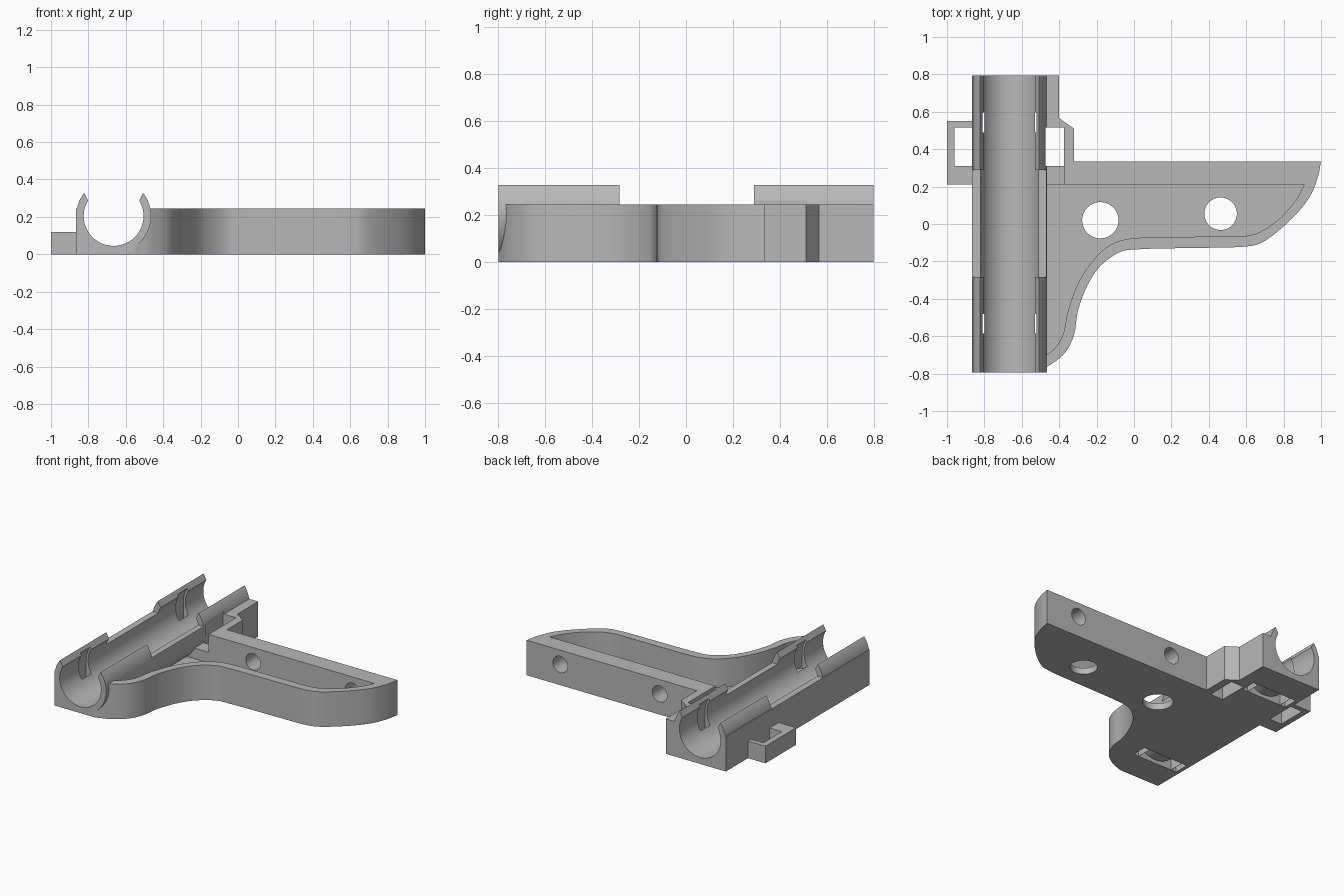
import bpy
import bmesh
from math import sin, cos, pi, radians
from mathutils import Vector

cube = bpy.data.objects.get("Cube")
if cube:
    bpy.data.objects.remove(cube, do_unlink=True)

AX, AZ = -0.665, 0.205          # tube axis
BORE, OUTER = 0.16, 0.20        # tube radii
END = 0.795                     # half length of the tube
TOP, FLOOR, EAR = 0.245, 0.045, 0.12

grey = bpy.data.materials.new("plain grey")
grey.use_nodes = True
grey.diffuse_color = (0.48, 0.48, 0.48, 1)
grey.node_tree.nodes["Principled BSDF"].inputs["Base Color"].default_value = (0.48, 0.48, 0.48, 1)


def prism(name, points, axis, lo, hi):
    """Extrude a closed profile along Z (points are x, y) or Y (points are x, z)."""
    bm = bmesh.new()
    place = (lambda a, b, t: (a, b, t)) if axis == "Z" else (lambda a, b, t: (a, t, b))
    rings = [[bm.verts.new(place(a, b, t)) for a, b in points] for t in (lo, hi)]
    n = len(points)
    bm.faces.new(rings[0])
    bm.faces.new(rings[1])
    for i in range(n):
        j = (i + 1) % n
        bm.faces.new((rings[0][i], rings[0][j], rings[1][j], rings[1][i]))
    bmesh.ops.recalc_face_normals(bm, faces=bm.faces)
    mesh = bpy.data.meshes.new(name)
    bm.to_mesh(mesh)
    bm.free()
    mesh.materials.append(grey)
    obj = bpy.data.objects.new(name, mesh)
    bpy.context.collection.objects.link(obj)
    return obj


def box(name, x0, x1, y0, y1, z0, z1):
    return prism(name, [(x0, y0), (x1, y0), (x1, y1), (x0, y1)], "Z", z0, z1)


def arc(cx, cy, r, a0, a1, n):
    return [(cx + r * cos(a0 + (a1 - a0) * i / n), cy + r * sin(a0 + (a1 - a0) * i / n))
            for i in range(n + 1)]


def circle(cx, cy, r, n=64):
    return arc(cx, cy, r, 0, 2 * pi, n)[:-1]


def smooth_path(points, steps=6):
    """Pass a soft curve through the points."""
    p = [Vector(q) for q in points]
    p = [2 * p[0] - p[1]] + p + [2 * p[-1] - p[-2]]
    out = []
    for a, b, c, d in zip(p, p[1:], p[2:], p[3:]):
        for i in range(steps):
            t = i / steps
            q = 0.5 * (2 * b + (c - a) * t + (2 * a - 5 * b + 4 * c - d) * t * t
                       + (3 * b - a - 3 * c + d) * t ** 3)
            out.append(tuple(q))
    return out + [tuple(p[-2])]


def combine(target, tool, operation="DIFFERENCE"):
    mod = target.modifiers.new("combine", "BOOLEAN")
    mod.operation = operation
    mod.solver = "EXACT"
    mod.object = tool
    bpy.context.view_layer.objects.active = target
    bpy.ops.object.modifier_apply(modifier=mod.name)
    bpy.data.objects.remove(tool, do_unlink=True)


# Arm and base slab: swept outer edge, straight back, stepped rear block
outer_edge = smooth_path([
    (-0.54, -0.79), (-0.46, -0.76), (-0.37, -0.69), (-0.32, -0.59), (-0.30, -0.465),
    (-0.25, -0.33), (-0.18, -0.225), (-0.075, -0.15), (0.03, -0.135), (0.2, -0.13),
    (0.4, -0.127), (0.6, -0.12), (0.7, -0.09), (0.83, 0.015), (0.93, 0.13),
    (0.98, 0.24), (1.0, 0.335)])
body = prism("rod_bracket", [(AX - OUTER, -END), (-0.55, -END)] + outer_edge + [
    (-0.32, 0.335), (-0.32, 0.51), (-0.40, 0.565), (-0.40, END), (AX - OUTER, END)],
    "Z", 0, TOP)

# Pocket inside the arm
inner_edge = smooth_path([
    (-0.6, -0.75), (-0.46, -0.695), (-0.385, -0.605), (-0.353, -0.465), (-0.305, -0.33),
    (-0.235, -0.215), (-0.14, -0.12), (-0.02, -0.078), (0.2, -0.07), (0.4, -0.067),
    (0.62, -0.06), (0.755, 0.01), (0.86, 0.12), (0.91, 0.21)])
combine(body, prism("pocket_cutter", inner_edge + [(-0.6, 0.21)], "Z", FLOOR, 0.4))

# Lowered shelf beside the tube, and the ear on the other side
combine(body, box("shelf_cutter", -0.6, -0.375, 0.2, 0.31, EAR, 0.4))
combine(body, box("side_ear", -1.0, AX - OUTER + 0.02, 0.21, 0.55, 0, EAR), "UNION")

# Tube, with only the end clips rising above the slab
tube = prism("tube", circle(AX, AZ, OUTER, 96), "Y", -END, END)
combine(tube, box("middle_cutter", -1, -0.3, -0.283, 0.288, TOP, 0.6))
combine(body, tube, "UNION")
combine(body, prism("bore_cutter", circle(AX, AZ, BORE, 96), "Y", -1, 1))

# Flared snap opening
combine(body, prism("opening_cutter", [
    (AX - 0.13, AZ), (AX + 0.13, AZ), (AX + 0.135, 0.285), (AX + 0.177, 0.365),
    (AX + 0.177, 0.5), (AX - 0.177, 0.5), (AX - 0.177, 0.365), (AX - 0.135, 0.285)],
    "Y", -1, 1))

# Strap channels: side slots, groove in the clips, curved recess underneath
for y0, y1 in ((-0.585, -0.48), (0.49, 0.595)):
    for side in (-1, 1):
        xs = sorted((AX + side * 0.135, AX + side * 0.175))
        combine(body, box("slot_cutter", *xs, y0, y1, -0.1, AZ + 0.001))
    combine(body, prism("groove_cutter", arc(AX, AZ, 0.175, 0, pi, 48), "Y", y0, y1))
    recess = arc(AX, AZ, 0.18, radians(222), radians(318), 24)
    combine(body, prism("recess_cutter", recess + [(AX + 0.134, -0.1), (AX - 0.134, -0.1)],
                        "Y", y0, y1))

# Rectangular windows on both sides of the tube
combine(body, box("left_window_cutter", -0.375 - 0.1, -0.375, 0.31, 0.515, -0.1, 0.262))
combine(body, box("right_window_cutter", -0.96, AX - OUTER, 0.31, 0.515, -0.1, 0.262))

# Floor holes and screw holes through the back wall
for x, y, r in ((-0.18, 0.02, 0.097), (0.463, 0.055, 0.087)):
    combine(body, prism("floor_hole_cutter", circle(x, y, r), "Z", -0.1, 0.15))
for x in (-0.03, 0.74):
    combine(body, prism("screw_hole_cutter", circle(x, 0.145, 0.057, 40), "Y", 0.15, 0.45))

# Smooth curves, sharp edges
bpy.ops.object.select_all(action="DESELECT")
body.select_set(True)
bpy.context.view_layer.objects.active = body
bpy.ops.object.shade_smooth_by_angle(angle=radians(30))
